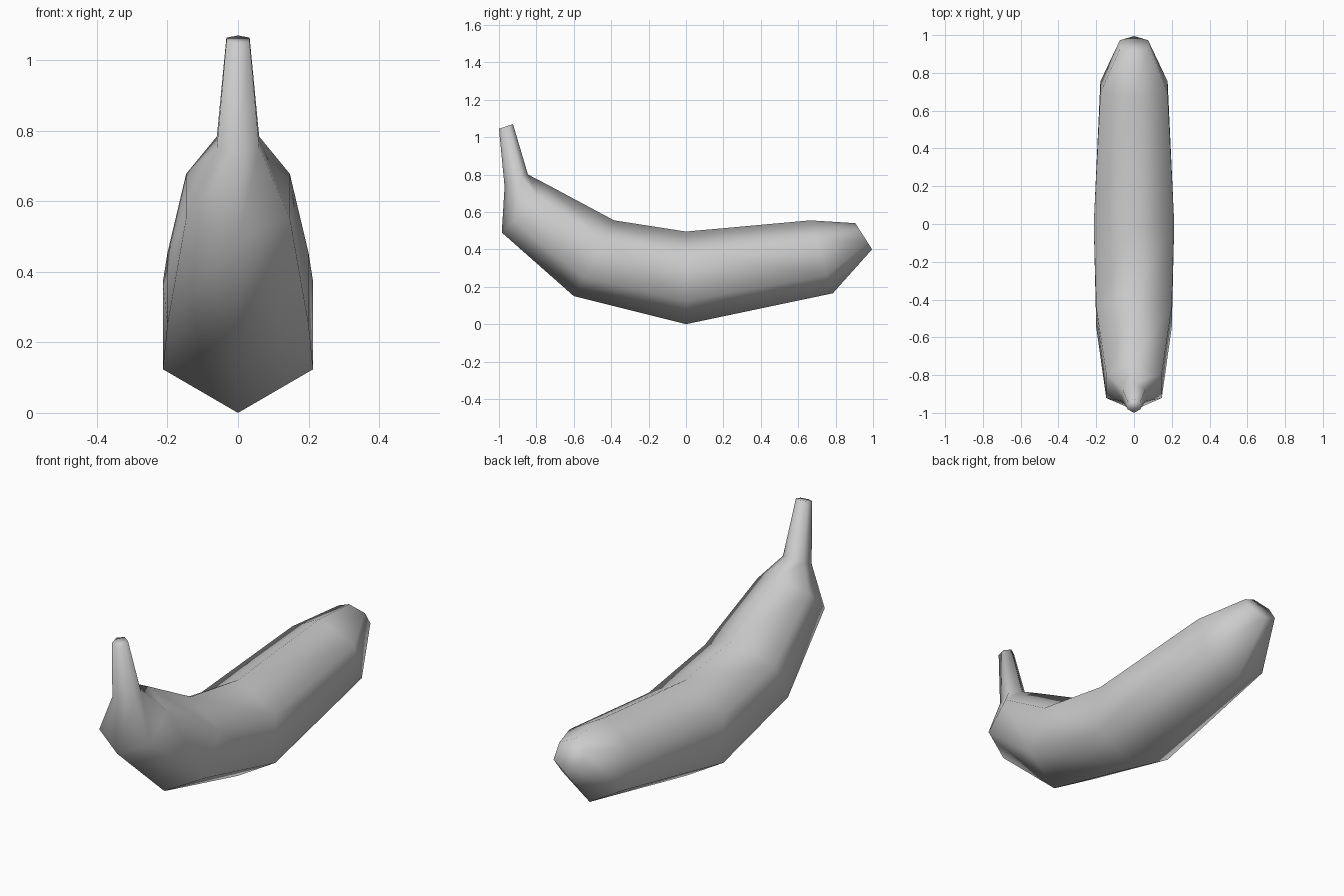
import bpy, bmesh
from math import cos, sin, pi
from mathutils import Vector

cube = bpy.data.objects.get("Cube")
if cube:
    bpy.data.objects.remove(cube)

# One plain colour for the whole fruit
skin = bpy.data.materials.new("grey_skin")
skin.use_nodes = True
colour = (0.6, 0.6, 0.6, 1)
skin.diffuse_color = colour
skin.node_tree.nodes["Principled BSDF"].inputs["Base Color"].default_value = colour

# Hexagonal sections from stem tip to blossom end:
# outer (y, z), inner (y, z), half width
sections = [
    ((-1.0, 1.045), (-0.925, 1.07), 0.033),
    ((-0.97, 0.735), (-0.845, 0.80), 0.06),
    ((-0.985, 0.49), (-0.73, 0.74), 0.147),
    ((-0.60, 0.15), (-0.385, 0.555), 0.20),
    ((0.0, 0.0), (0.0, 0.495), 0.213),
    ((0.785, 0.165), (0.665, 0.555), 0.178),
    ((0.995, 0.40), (0.905, 0.54), 0.075),
]
SIDES = 6


def add_ring(bm, outer, inner, half_width):
    low, high = Vector((0, *outer)), Vector((0, *inner))
    mid, up = (low + high) / 2, (high - low) / 2
    side = Vector((half_width / cos(pi / 6), 0, 0))
    angles = [2 * pi * i / SIDES for i in range(SIDES)]
    return [bm.verts.new(mid + up * cos(a) + side * sin(a)) for a in angles]


# Fruit body and stem as one lofted skin
bm = bmesh.new()
rings = [add_ring(bm, *s) for s in sections]
for a, b in zip(rings, rings[1:]):
    for i in range(SIDES):
        j = (i + 1) % SIDES
        bm.faces.new((a[i], a[j], b[j], b[i]))

# Closed tips
bm.faces.new(rings[0])
bm.faces.new(rings[-1])
bmesh.ops.recalc_face_normals(bm, faces=bm.faces)
for face in bm.faces:
    face.smooth = True

mesh = bpy.data.meshes.new("curved_fruit")
bm.to_mesh(mesh)
bm.free()
mesh.materials.append(skin)
fruit = bpy.data.objects.new("curved_fruit", mesh)
bpy.context.collection.objects.link(fruit)
